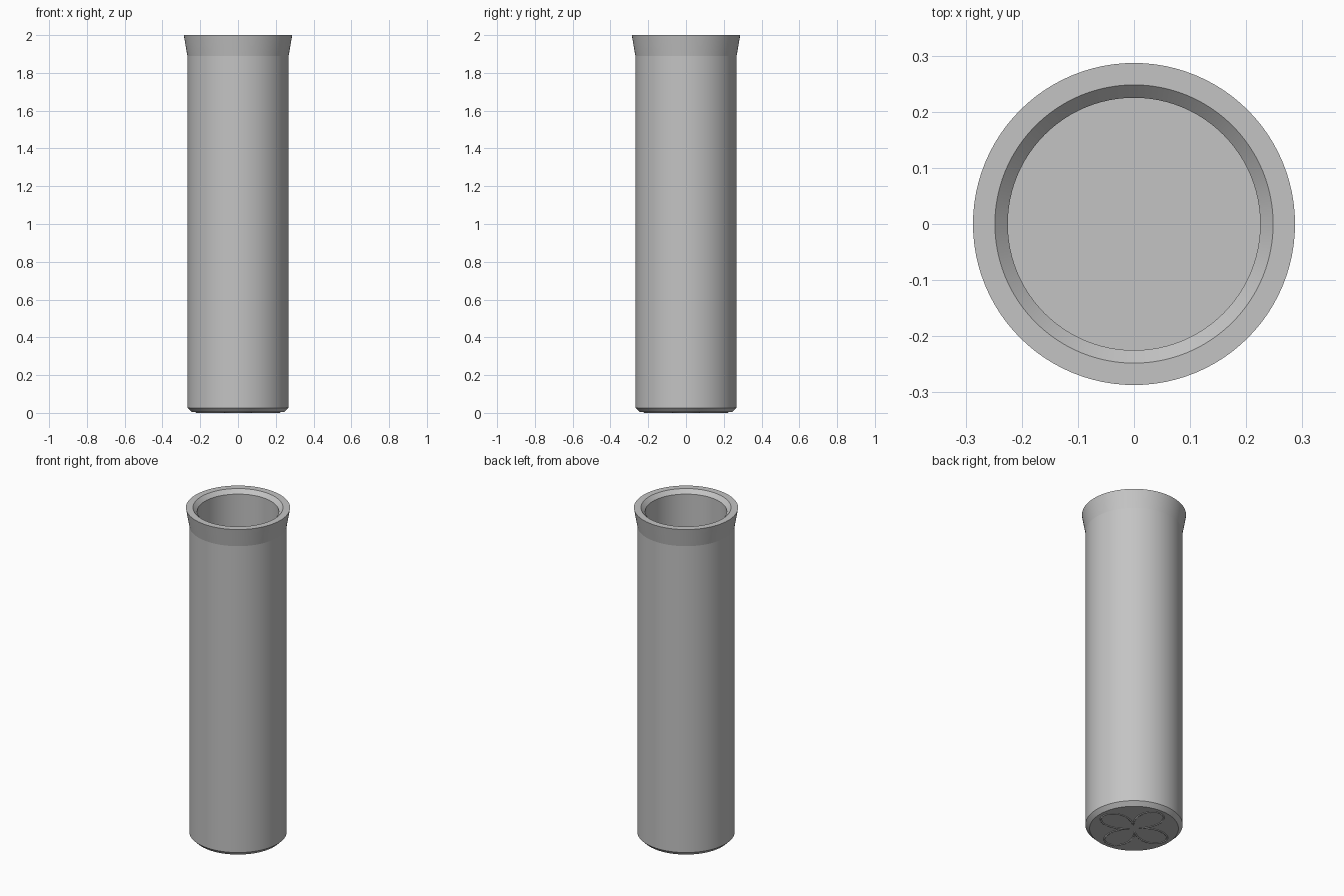
import bpy
import bmesh
from math import cos, sin, pi, tau

if "Cube" in bpy.data.objects:
    bpy.data.objects.remove(bpy.data.objects["Cube"], do_unlink=True)

grey = bpy.data.materials.new("plain grey")
grey.use_nodes = True
grey.diffuse_color = (0.55, 0.55, 0.55, 1)
grey.node_tree.nodes["Principled BSDF"].inputs["Base Color"].default_value = (0.55, 0.55, 0.55, 1)

SIDES = 96
BASE = 0.004      # underside sits just above the ground, on its raised trim
CHAMFER = 0.023


def lathe(name, profile):
    """Revolve an (r, z) profile whose two ends lie on the axis."""
    bm = bmesh.new()
    verts = [bm.verts.new((r, 0, z)) for r, z in profile]
    edges = [bm.edges.new(pair) for pair in zip(verts, verts[1:])]
    bmesh.ops.spin(bm, geom=verts + edges, cent=(0, 0, 0), axis=(0, 0, 1),
                   angle=tau, steps=SIDES, use_duplicate=False)
    bmesh.ops.remove_doubles(bm, verts=bm.verts, dist=0.0001)
    bmesh.ops.recalc_face_normals(bm, faces=bm.faces)
    mesh = bpy.data.meshes.new(name)
    bm.to_mesh(mesh)
    bm.free()
    obj = bpy.data.objects.new(name, mesh)
    bpy.context.collection.objects.link(obj)
    mesh.materials.append(grey)
    bpy.ops.object.select_all(action="DESELECT")
    obj.select_set(True)
    bpy.context.view_layer.objects.active = obj
    bpy.ops.object.shade_smooth_by_angle(angle=pi / 30)
    return obj


# Hollow tube: chamfered foot, flared lip, chamfered mouth, closed floor
outer, lip, bore = 0.268, 0.287, 0.225
lathe("tube_body", [
    (0, BASE), (outer - CHAMFER, BASE), (outer, BASE + CHAMFER),
    (outer, 1.89), (lip, 2.0),
    (bore + CHAMFER, 2.0), (bore, 2.0 - CHAMFER),
    (bore, 0.05), (0, 0.05),
])

# Four-petal raised outline under the foot
trim = bpy.data.curves.new("petal_trim", "CURVE")
trim.dimensions = "3D"
trim.bevel_depth = 0.005
trim.bevel_resolution = 2
spline = trim.splines.new("POLY")
COUNT = 160
spline.points.add(COUNT - 1)
for i, point in enumerate(spline.points):
    a = tau * i / COUNT
    r = 0.03 + 0.19 * abs(cos(2 * a)) ** 0.8
    point.co = (r * cos(a), r * sin(a), 0.005, 1)
spline.use_cyclic_u = True
trim.materials.append(grey)
bpy.context.collection.objects.link(bpy.data.objects.new("petal_trim", trim))
